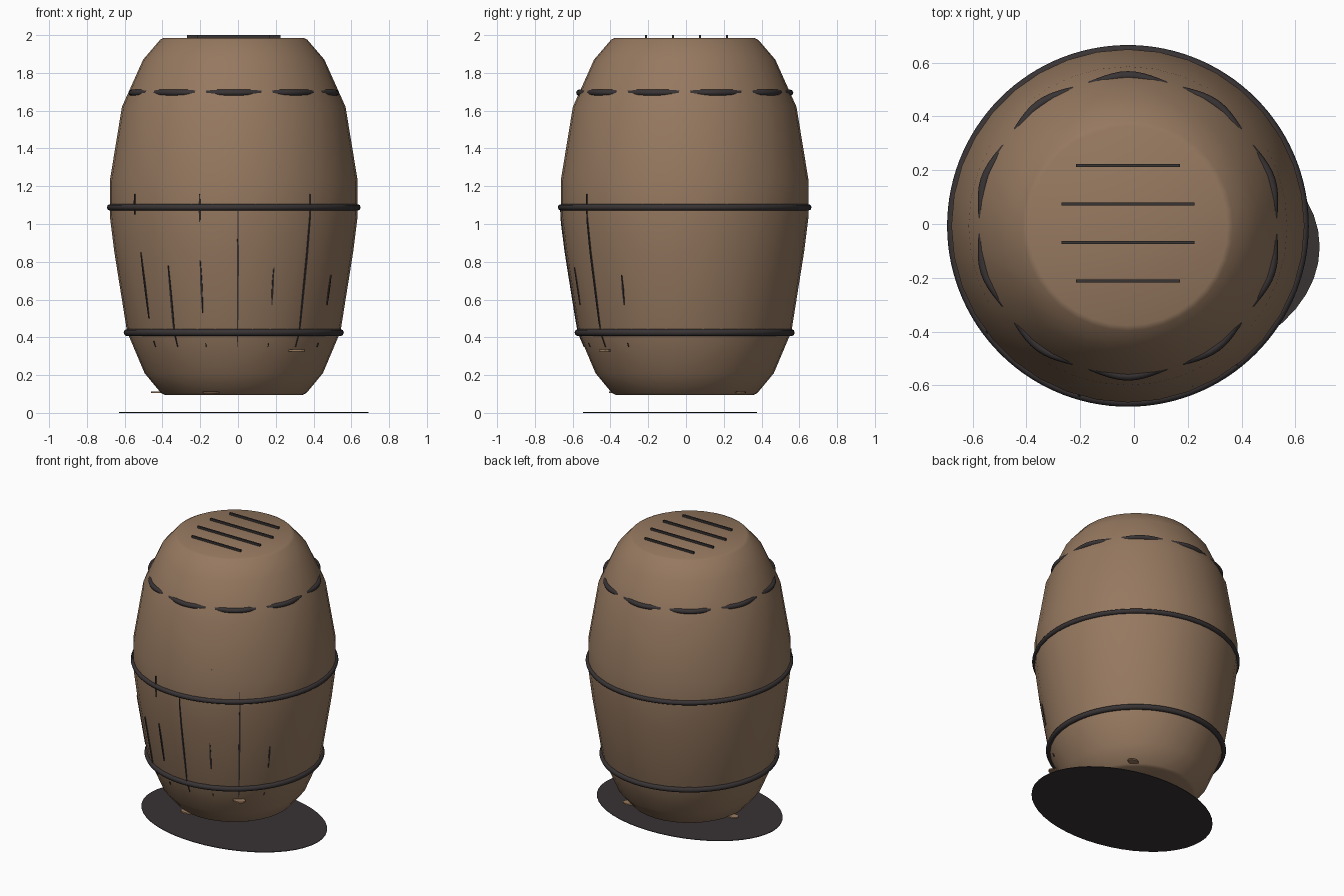
import bpy, bmesh
from math import sin, cos, pi, radians
from mathutils import Matrix

if "Cube" in bpy.data.objects:
    bpy.data.objects.remove(bpy.data.objects["Cube"])

CX, CY = -0.0225, -0.007      # barrel axis


def material(name, rgb):
    m = bpy.data.materials.new(name)
    m.diffuse_color = (*rgb, 1)
    m.use_nodes = True
    m.node_tree.nodes["Principled BSDF"].inputs["Base Color"].default_value = m.diffuse_color
    return m


WOOD = material("brown_wood", (0.305, 0.191, 0.117))
IRON = material("dark_iron", (0.040, 0.033, 0.034))
CHIP = material("tan_wood", (0.33, 0.20, 0.115))

# Radius and height of the bulging side
PROFILE = [(0.365, 0.095), (0.385, 0.105), (0.472, 0.21), (0.565, 0.43),
           (0.632, 0.85), (0.656, 1.04), (0.656, 1.23), (0.592, 1.62),
           (0.480, 1.87), (0.390, 1.975), (0.370, 1.985)]


def radius_at(z):
    for (r0, z0), (r1, z1) in zip(PROFILE, PROFILE[1:]):
        if z0 <= z <= z1:
            return r0 + (r1 - r0) * (z - z0) / (z1 - z0)
    return PROFILE[-1][0]


def finish(name, bm, mat, smooth=None):
    bmesh.ops.recalc_face_normals(bm, faces=bm.faces)
    me = bpy.data.meshes.new(name)
    bm.to_mesh(me)
    bm.free()
    me.materials.append(mat)
    ob = bpy.data.objects.new(name, me)
    bpy.context.collection.objects.link(ob)
    if smooth:
        bpy.ops.object.select_all(action='DESELECT')
        ob.select_set(True)
        bpy.context.view_layer.objects.active = ob
        bpy.ops.object.shade_smooth_by_angle(angle=radians(smooth))
    return ob


def bridge(bm, rings, closed):
    """Join equal loops of vertices; closed also joins last to first."""
    n = len(rings[0])
    pairs = list(zip(rings, rings[1:])) + ([(rings[-1], rings[0])] if closed else [])
    for a, b in pairs:
        for i in range(n):
            j = (i + 1) % n
            bm.faces.new((a[i], a[j], b[j], b[i]))


# Barrel body: turned profile with flat ends
def barrel_body(n=36):
    bm = bmesh.new()
    rings = [[bm.verts.new((CX + r * cos(2 * pi * i / n), CY + r * sin(2 * pi * i / n), z))
              for i in range(n)] for r, z in PROFILE]
    bridge(bm, rings, False)
    bm.faces.new(rings[0])
    bm.faces.new(rings[-1])
    finish("barrel_body", bm, WOOD, 40)


# Hoops: round-section rings; a wobble sinks them into the wood at intervals
def hoop(name, z, r, thick, wobble=0.0, waves=10, n=120, m=8):
    bm = bmesh.new()
    rings = []
    for i in range(n):
        a = 2 * pi * i / n
        big = r + wobble * cos(waves * (a - pi / 2))
        rings.append([bm.verts.new((CX + (big + thick * cos(t)) * cos(a),
                                    CY + (big + thick * cos(t)) * sin(a),
                                    z + thick * sin(t)))
                      for t in (2 * pi * k / m for k in range(m))])
    bridge(bm, rings, True)
    finish(name, bm, IRON, 50)


# Stave seams: thin strips that follow the bulge, angle measured from the front
def seam(bm, degrees, z0, z1, width=0.010):
    a = radians(degrees) - pi / 2
    steps = max(1, round((z1 - z0) / 0.07))
    rings = []
    for i in range(steps + 1):
        z = z0 + (z1 - z0) * i / steps
        w = width * (0.35 + 0.65 * sin(pi * i / steps)) / 2
        ring = []
        for side, out in ((-w, -0.01), (w, -0.01), (w, 0.004), (-w, 0.004)):
            r = radius_at(z) + out
            ring.append(bm.verts.new((CX + r * cos(a) - side * sin(a),
                                      CY + r * sin(a) + side * cos(a), z)))
        rings.append(ring)
    bridge(bm, rings, False)
    bm.faces.new(rings[0])
    bm.faces.new(rings[-1])


def box(bm, centre, size):
    bmesh.ops.create_cube(bm, size=1, matrix=Matrix.Translation(centre)
                          @ Matrix.Diagonal((*size, 1)))


barrel_body()
hoop("lower_hoop", 0.425, 0.564, 0.019)
hoop("middle_hoop", 1.088, 0.655, 0.017)
hoop("upper_hoop", 1.695, 0.548, 0.017, wobble=0.010)

bm = bmesh.new()
for deg, z0, z1 in ((2, 0.35, 1.08), (-16.5, 0.53, 0.81), (-16, 1.01, 1.16),
                    (20, 0.57, 0.77), (38, 0.35, 1.16), (57, 0.57, 0.73),
                    (-34, 0.35, 0.78), (-51, 0.50, 0.85), (-53, 1.05, 1.16),
                    (-51, 0.35, 0.38), (-16, 0.35, 0.37), (20, 0.35, 0.37),
                    (56, 0.35, 0.37)):
    seam(bm, deg, z0, z1)
finish("stave_seams", bm, IRON)

# Lid grooves: four thin bars over the top
bm = bmesh.new()
for y, half in ((0.072, 0.247), (0.214, 0.193)):
    for s in (-1, 1):
        box(bm, (CX, s * y + 0.003, 1.992), (2 * half, 0.011, 0.016))
finish("lid_grooves", bm, IRON)

# Wood chips: small flat ovals poking out of the wood
bm = bmesh.new()
for x, y, z, size in ((-0.42, 0.07, 0.11, 0.04), (-0.14, -0.375, 0.11, 0.045),
                      (0.25, 0.29, 0.11, 0.04), (0.31, -0.43, 0.33, 0.045),
                      (0.21, -0.595, 1.30, 0.015)):
    bmesh.ops.create_cone(bm, cap_ends=True, segments=12, radius1=size, radius2=size,
                          depth=0.009, matrix=Matrix.Translation((x, y, z))
                          @ Matrix.Diagonal((1, 0.7, 1, 1)))
finish("wood_chips", bm, CHIP)

# Oval ground plate under the barrel
bm = bmesh.new()
bmesh.ops.create_cone(bm, cap_ends=True, segments=48, radius1=1, radius2=1, depth=0.004,
                      matrix=Matrix.Translation((0.03, -0.085, 0.002))
                      @ Matrix.Diagonal((0.66, 0.46, 1, 1)))
finish("ground_plate", bm, IRON)
